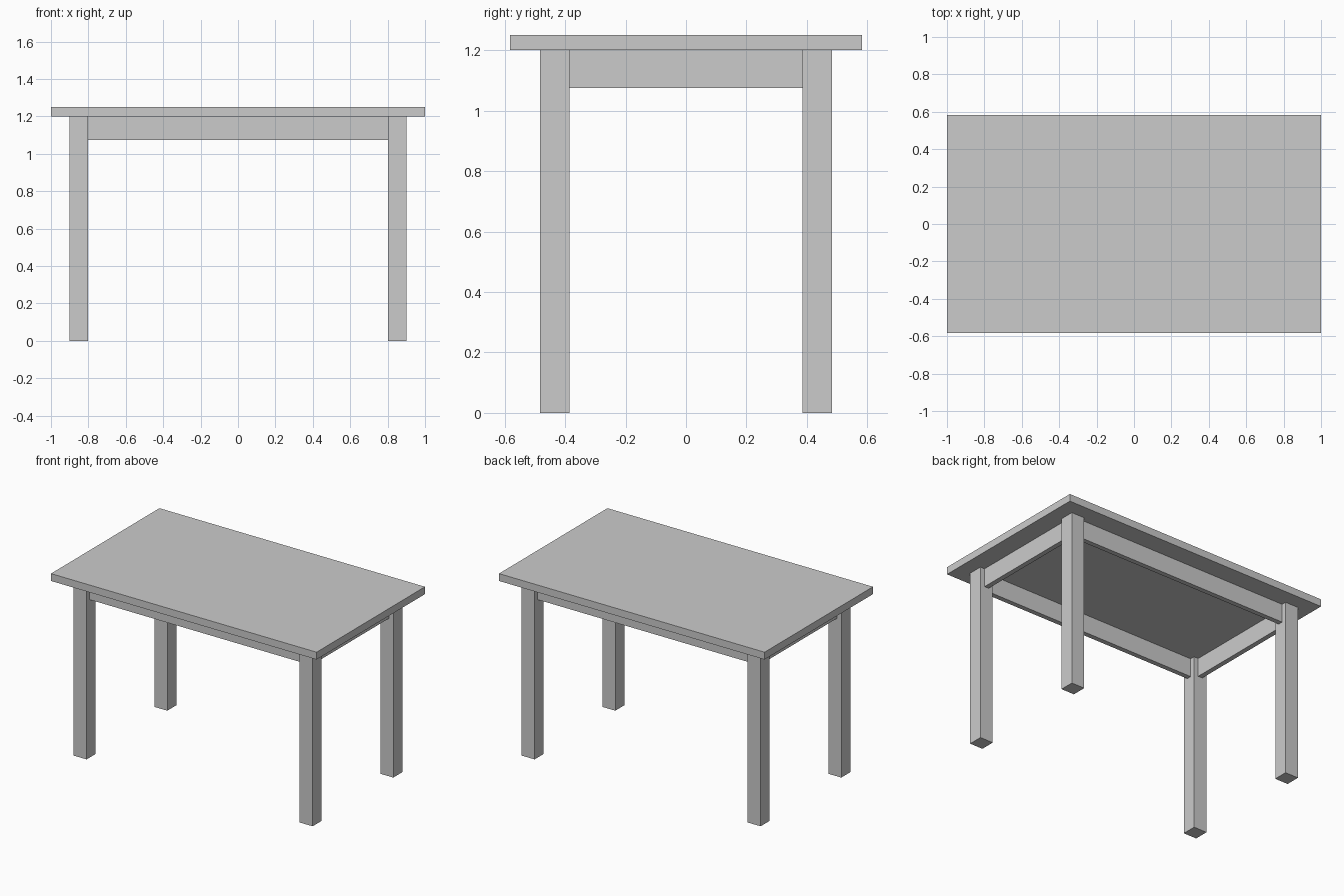
import bpy

# Remove the default cube only
cube = bpy.data.objects.get("Cube")
if cube:
    bpy.data.objects.remove(cube, do_unlink=True)

# Single plain grey
GREY = (0.6, 0.6, 0.6, 1.0)
grey = bpy.data.materials.new("plain grey")
grey.use_nodes = True
grey.diffuse_color = GREY
grey.node_tree.nodes["Principled BSDF"].inputs["Base Color"].default_value = GREY

# Main dimensions
TOP_X, TOP_Y = 2.0, 1.166
HEIGHT, TOP_THICK = 1.25, 0.05
LEG, OVERHANG = 0.098, 0.1
APRON_DROP, APRON_THICK = 0.125, 0.033
UNDER = HEIGHT - TOP_THICK
LEG_X = TOP_X / 2 - OVERHANG - LEG / 2
LEG_Y = TOP_Y / 2 - OVERHANG - LEG / 2


def box(name, size, centre):
    bpy.ops.mesh.primitive_cube_add(size=1, location=centre)
    obj = bpy.context.object
    obj.name = name
    obj.scale = size
    bpy.ops.object.transform_apply(location=False, rotation=False, scale=True)
    obj.data.materials.append(grey)
    return obj


# Table top
box("table_top", (TOP_X, TOP_Y, TOP_THICK), (0, 0, HEIGHT - TOP_THICK / 2))

# Four square legs
for sx, side in ((-1, "right"), (1, "left")):
    for sy, end in ((-1, "front"), (1, "back")):
        box(f"{end}_{side}_leg", (LEG, LEG, UNDER),
            (sx * LEG_X, sy * LEG_Y, UNDER / 2))

# Aprons running between the legs, centred on them
apron_z = UNDER - APRON_DROP / 2
for s, end, side in ((-1, "front", "right"), (1, "back", "left")):
    box(f"{end}_apron", (2 * LEG_X - LEG, APRON_THICK, APRON_DROP),
        (0, s * LEG_Y, apron_z))
    box(f"{side}_apron", (APRON_THICK, 2 * LEG_Y - LEG, APRON_DROP),
        (s * LEG_X, 0, apron_z))
